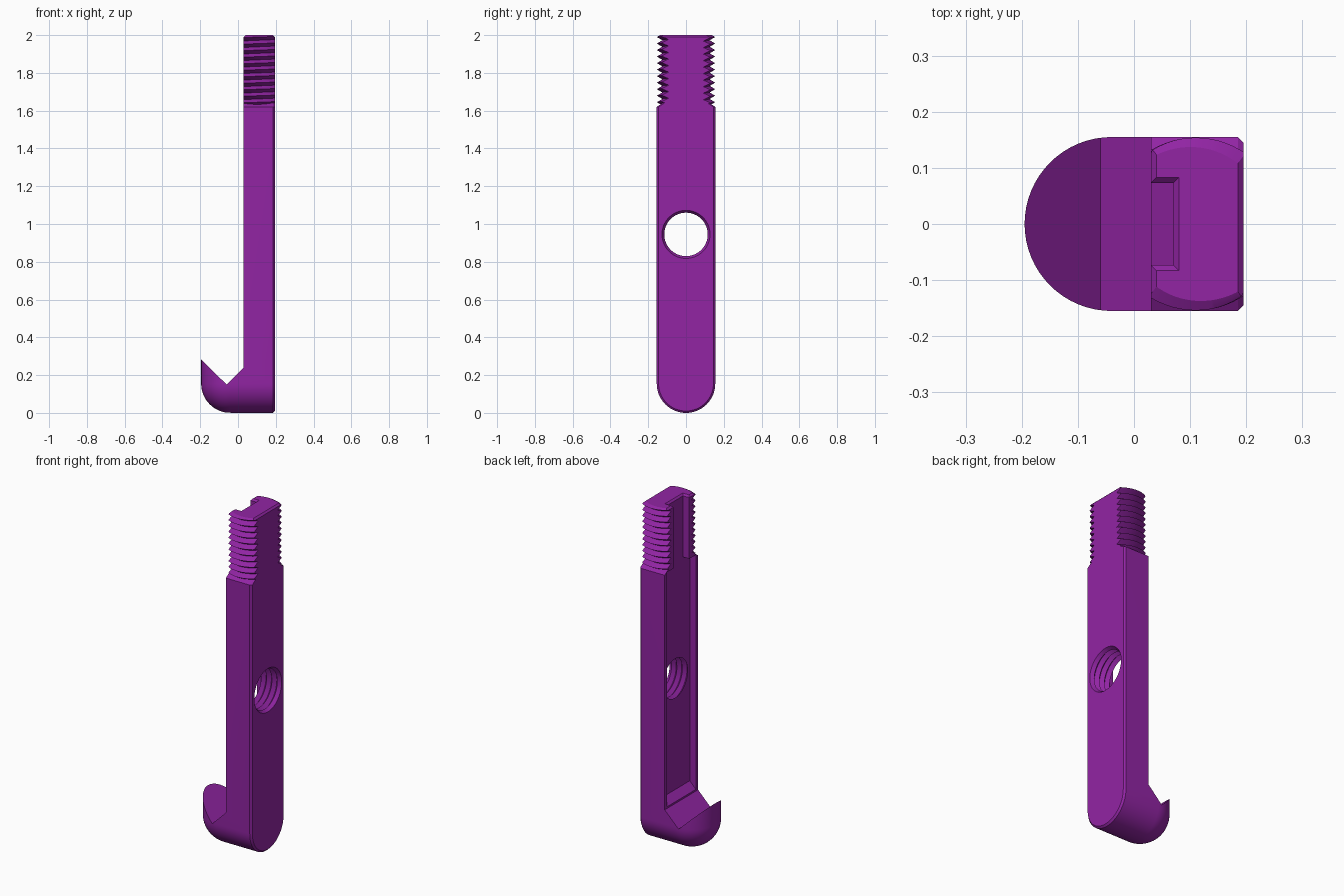
import bpy, bmesh, math

if "Cube" in bpy.data.objects:
    bpy.data.objects.remove(bpy.data.objects["Cube"])

R = 0.155            # half width of the bar and radius of its rounded ends
BACK, FACE = 0.195, 0.03
AXIS = 0.11          # x of the neck thread axis
PITCH = 0.0345


def loft(name, rings):
    """Solid skinned over closed rings with equal point counts."""
    bm = bmesh.new()
    rows = [[bm.verts.new(p) for p in ring] for ring in rings]
    n = len(rows[0])
    for a, b in zip(rows, rows[1:]):
        for i in range(n):
            j = (i + 1) % n
            bm.faces.new((a[i], a[j], b[j], b[i]))
    bm.faces.new(rows[0][::-1])
    bm.faces.new(rows[-1])
    # keep only convex-safe quads where the skin is twisted
    twisted = [f for f in bm.faces if len(f.verts) == 4]
    bmesh.ops.triangulate(bm, faces=twisted)
    bmesh.ops.recalc_face_normals(bm, faces=bm.faces)
    me = bpy.data.meshes.new(name)
    bm.to_mesh(me)
    bm.free()
    ob = bpy.data.objects.new(name, me)
    bpy.context.collection.objects.link(ob)
    return ob


def combine(target, tool, op):
    """Apply a boolean and discard the tool."""
    mod = target.modifiers.new(op, 'BOOLEAN')
    mod.operation, mod.solver, mod.object = op, 'EXACT', tool
    bpy.context.view_layer.objects.active = target
    bpy.ops.object.modifier_apply(modifier=mod.name)
    bpy.data.objects.remove(tool)


def rect(x0, x1, y, z):
    return [(x0, -y, z), (x1, -y, z), (x1, y, z), (x0, y, z)]


def circle(r, n=64):
    return [(r * math.cos(2 * math.pi * i / n), r * math.sin(2 * math.pi * i / n)) for i in range(n)]


def prism(name, pts, y):
    """Profile in x-z extruded across y."""
    return loft(name, [[(x, s * y, z) for x, z in pts] for s in (-1, 1)])


# Bar: round-bottomed profile run along x, chamfered on the back edge
def bar_ring(x, d):
    r = R - d
    arc = [(x, -r * math.cos(math.pi * i / 32), R - r * math.sin(math.pi * i / 32)) for i in range(33)]
    return arc + [(x, r, 1.62), (x, r - 0.03, 1.64), (x, -r + 0.03, 1.64), (x, -r, 1.62)]


bar = loft("hook_bar", [bar_ring(-0.04, 0), bar_ring(0.185, 0), bar_ring(BACK, 0.01)])

# Hook nose: upright cylinder with a spherical bottom
steps = [math.pi / 2 * i / 16 for i in range(1, 17)]
nose_profile = [(R * math.sin(a), R - R * math.cos(a)) for a in steps] + [(R, 0.4)]
nose = loft("hook_nose", [[(x - 0.04, y, z) for x, y in circle(r)] for r, z in nose_profile])
combine(bar, nose, 'UNION')

# V notch, and clearance in front of the bar
notch = prism("notch_cutter", [(-0.3, 0.385), (-0.06, 0.15), (FACE, 0.24), (FACE, 2.5), (-0.3, 2.5)], 0.4)
combine(bar, notch, 'DIFFERENCE')


# Neck: flat core with helical thread on both sides
def thread_side(turn):
    rings = []
    for i in range(25):
        a = math.radians(30 + 5 * i)
        lift = PITCH * a / (2 * math.pi)
        ring = []
        for k in range(32):
            r = 0.154 if k % 2 else 0.125
            ring.append((r * math.cos(a), r * math.sin(a), 1.55 + k * PITCH / 2 + lift))
        inner = 0.04 / math.tan(a)
        ring += [(inner, 0.04, ring[-1][2]), (inner, 0.04, ring[0][2])]
        rings.append([(AXIS + turn * x, turn * y, z) for x, y, z in ring])
    return loft("thread", rings)


neck = loft("neck", [rect(FACE - 0.02, BACK + 0.02, 0.06, z) for z in (1.58, 2.02)])
for turn in (1, -1):
    combine(neck, thread_side(turn), 'UNION')
# Trim the neck to a flat-sided stud with a chamfered top
flats = loft("flat_trim", [rect(FACE, BACK, 0.3, 1.6), rect(FACE, BACK, 0.3, 1.99),
                           rect(FACE + 0.01, BACK - 0.01, 0.3, 2.0)])
combine(neck, flats, 'INTERSECT')
crown = loft("crown_trim", [[(x + AXIS, y, z) for x, y in circle(r, 96)]
                            for r, z in ((0.17, 1.5), (0.17, 1.975), (0.143, 2.002))])
combine(neck, crown, 'INTERSECT')
combine(bar, neck, 'UNION')

# Wide recess in the bar face with a sloped lower end
recess = prism("recess_cutter", [(-0.05, 0.17), (FACE, 0.25), (0.07, 0.29), (0.07, 1.63), (-0.05, 1.63)], 0.135)
combine(bar, recess, 'DIFFERENCE')

# Narrow slot through the neck, flared at the top
slot = loft("slot_cutter", [rect(-0.05, 0.07, 0.073, 1.5), rect(-0.05, 0.07, 0.073, 1.99),
                            rect(-0.05, 0.09, 0.093, 2.01)])
combine(bar, slot, 'DIFFERENCE')

# Threaded cross hole
hole_profile = [(0.0, 0.115), (0.07, 0.115)]
for k in range(3):
    hole_profile += [(0.088 + 0.035 * k, 0.135), (0.105 + 0.035 * k, 0.115)]
hole_profile += [(0.196, 0.128), (0.25, 0.128)]
hole = loft("hole_cutter", [[(x, y, z + 0.945) for y, z in circle(r)] for x, r in hole_profile])
combine(bar, hole, 'DIFFERENCE')

# Finish
purple = bpy.data.materials.new("purple")
purple.diffuse_color = (0.287, 0.018, 0.371, 1)
purple.use_nodes = True
purple.node_tree.nodes["Principled BSDF"].inputs["Base Color"].default_value = purple.diffuse_color
bar.data.materials.clear()
bar.data.materials.append(purple)
for p in bar.data.polygons:
    p.material_index = 0
bpy.ops.object.select_all(action='DESELECT')
bar.select_set(True)
bpy.context.view_layer.objects.active = bar
bpy.ops.object.shade_smooth_by_angle(angle=math.radians(25))
